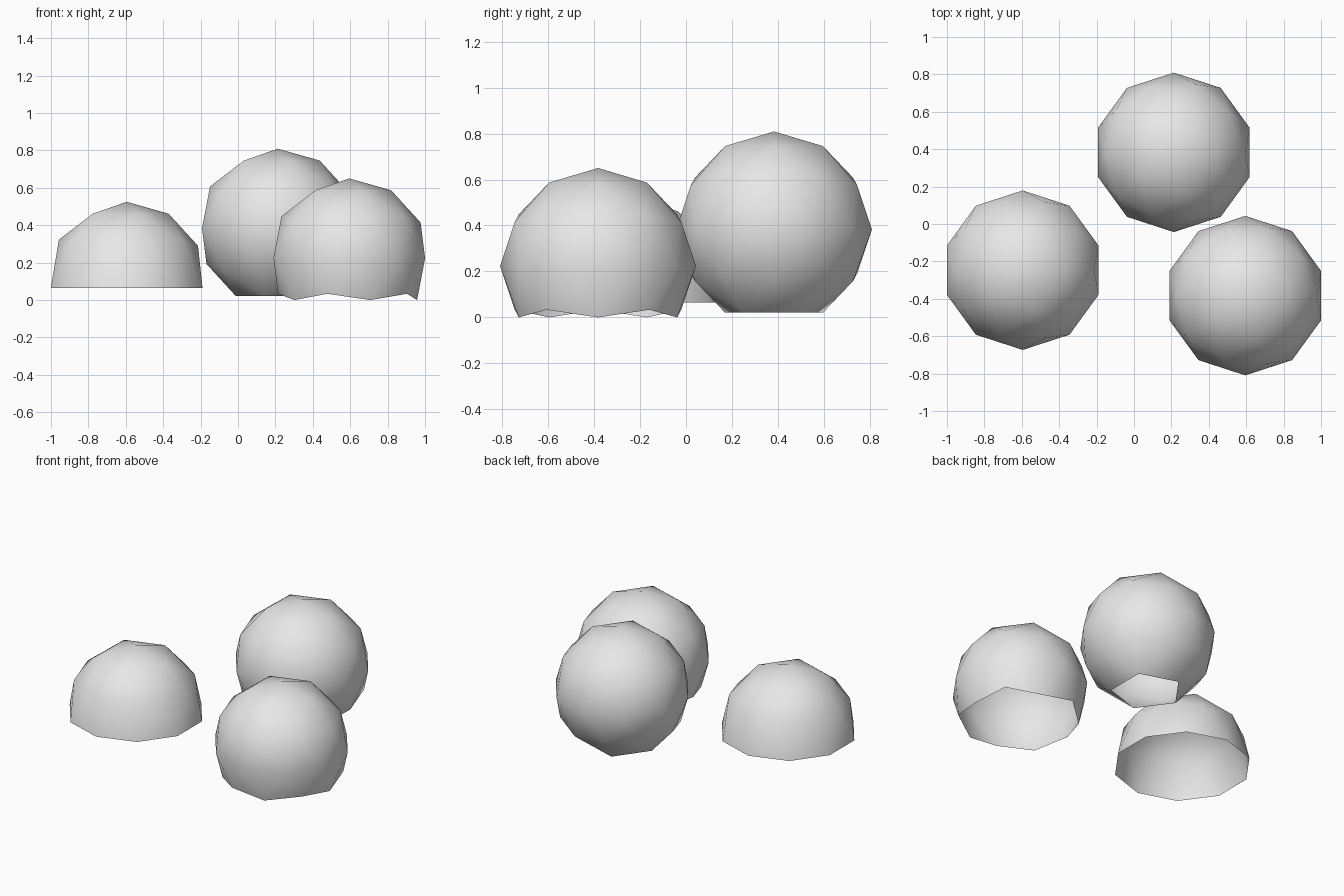
import bpy, bmesh

RADIUS = 0.4262

cube = bpy.data.objects.get("Cube")
if cube:
    bpy.data.objects.remove(cube, do_unlink=True)

# Single plain grey for all shells
grey = bpy.data.materials.new("light grey")
grey.use_nodes = True
grey.diffuse_color = (0.8, 0.8, 0.8, 1)
grey.node_tree.nodes["Principled BSDF"].inputs["Base Color"].default_value = (0.8, 0.8, 0.8, 1)


def open_sphere(name, centre, keep_above, rim_drop=0.0):
    """Low-poly sphere, open below a height given in radii; its rim may be pulled down."""
    bm = bmesh.new()
    bmesh.ops.create_icosphere(bm, subdivisions=2, radius=RADIUS)
    low = [v for v in bm.verts if v.co.z < keep_above * RADIUS]
    bmesh.ops.delete(bm, geom=low, context='VERTS')
    if rim_drop:
        for v in bm.verts:
            if v.is_boundary:
                v.co.z -= rim_drop
    for f in bm.faces:
        f.smooth = True
    mesh = bpy.data.meshes.new(name)
    bm.to_mesh(mesh)
    bm.free()
    mesh.materials.append(grey)
    obj = bpy.data.objects.new(name, mesh)
    obj.location = centre
    bpy.context.scene.collection.objects.link(obj)
    return obj


# Half dome with a flat, lowered rim
open_sphere("half_dome", (-0.595, -0.247, 0.099), -0.1, rim_drop=0.034)

# Deeper dome with a zigzag rim
open_sphere("deep_dome", (0.595, -0.383, 0.224), -0.6)

# Nearly whole sphere with a small pentagonal hole underneath
open_sphere("holed_sphere", (0.213, 0.383, 0.383), -0.9)
